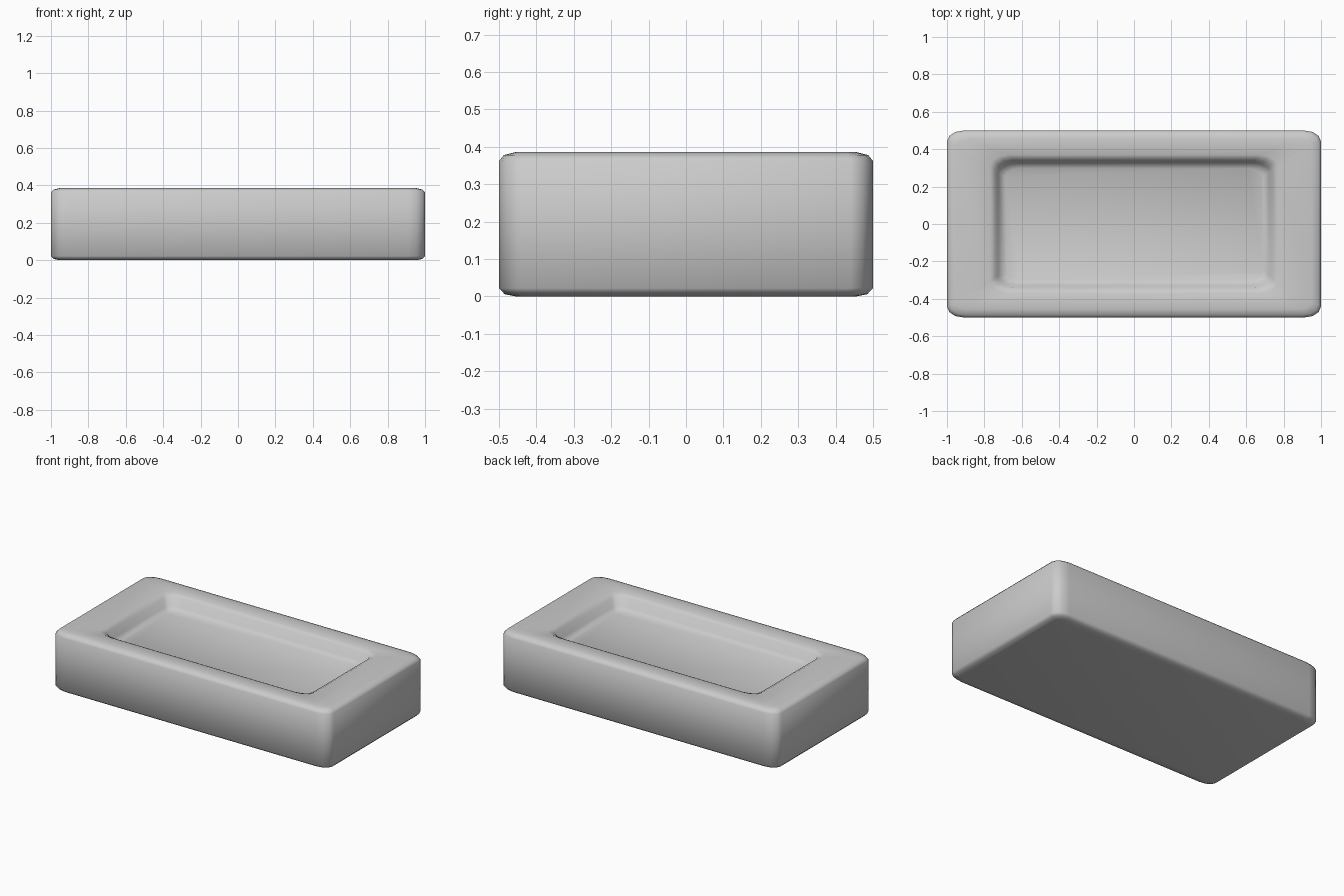
import bpy, bmesh, math

if "Cube" in bpy.data.objects:
    bpy.data.objects.remove(bpy.data.objects["Cube"])


def rounded_ring(bm, hx, hy, rx, ry, z, seg=3):
    """One horizontal rounded-rectangle loop of vertices."""
    verts = []
    for k, (sx, sy) in enumerate([(1, 1), (-1, 1), (-1, -1), (1, -1)]):
        for i in range(seg + 1):
            a = math.pi / 2 * (k + i / seg)
            verts.append(bm.verts.new((sx * (hx - rx) + rx * math.cos(a),
                                       sy * (hy - ry) + ry * math.sin(a), z)))
    return verts


# Profile from the underside, up the sides, over the rim and down into the recess
profile = [
    (0.95, 0.455, 0.06, 0.03, 0.0),
    (0.985, 0.485, 0.08, 0.05, 0.006),
    (1.0, 0.5, 0.09, 0.06, 0.022),
    (1.0, 0.5, 0.09, 0.06, 0.362),
    (0.985, 0.487, 0.085, 0.055, 0.378),
    (0.95, 0.455, 0.07, 0.04, 0.386),
    (0.77, 0.37, 0.10, 0.06, 0.383),
    (0.74, 0.342, 0.10, 0.055, 0.368),
    (0.725, 0.328, 0.09, 0.05, 0.315),
    (0.69, 0.297, 0.08, 0.045, 0.295),
]

bm = bmesh.new()
rings = [rounded_ring(bm, *p) for p in profile]
for a, b in zip(rings, rings[1:]):
    n = len(a)
    for i in range(n):
        j = (i + 1) % n
        bm.faces.new((a[i], a[j], b[j], b[i]))

# Flat underside and recess floor
bm.faces.new(rings[0][::-1])
bm.faces.new(rings[-1])
bmesh.ops.recalc_face_normals(bm, faces=bm.faces)

mesh = bpy.data.meshes.new("brick")
bm.to_mesh(mesh)
bm.free()
brick = bpy.data.objects.new("brick", mesh)
bpy.context.collection.objects.link(brick)
for p in mesh.polygons:
    p.use_smooth = True
